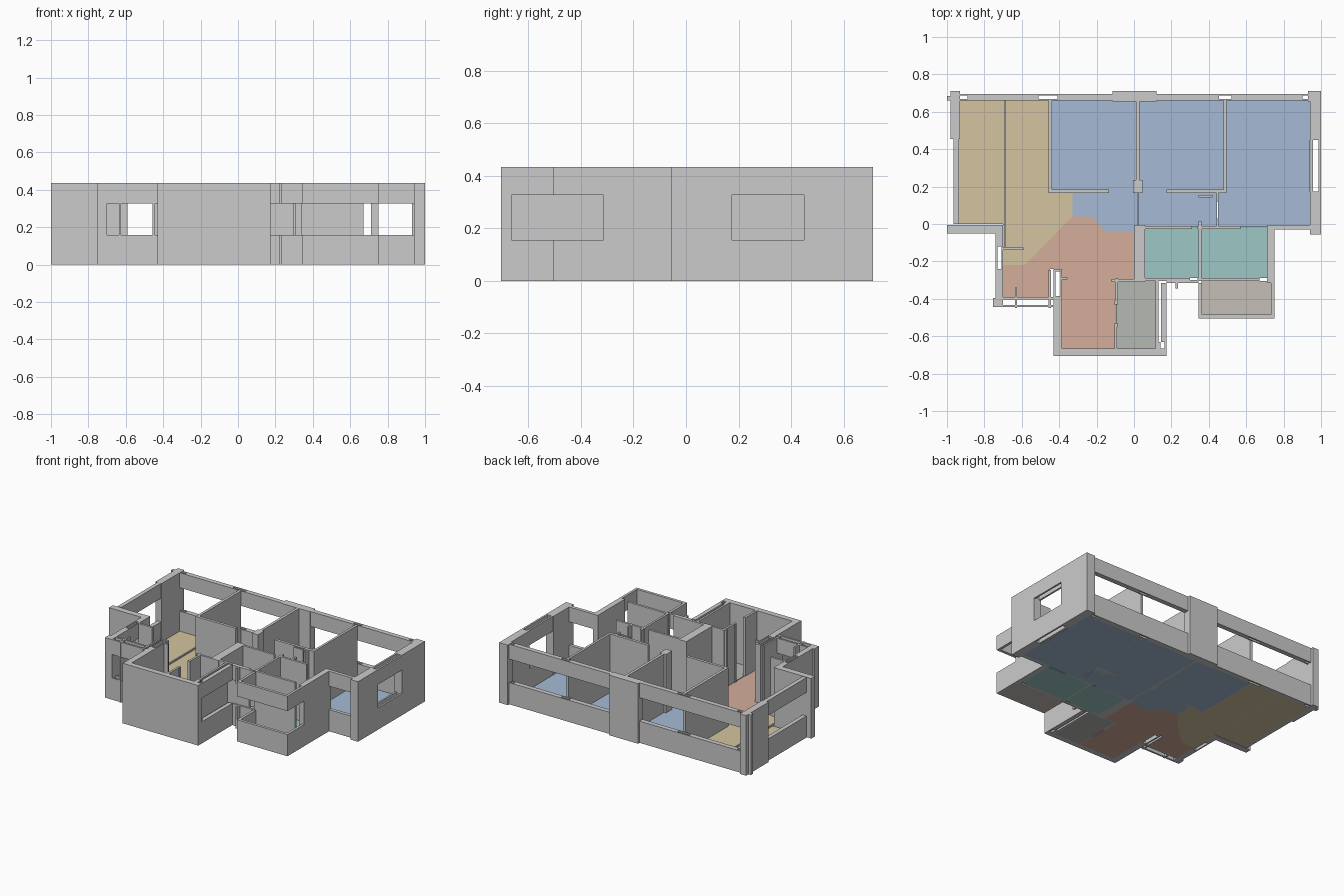
import bpy, bmesh
from mathutils import Matrix

if "Cube" in bpy.data.objects:
    bpy.data.objects.remove(bpy.data.objects["Cube"])

H, SILL, HEAD = 0.435, 0.157, 0.327   # wall height, window bottom, window top
FLOOR = 0.012


def add_box(bm, x0, x1, y0, y1, z0, z1):
    m = Matrix.Translation(((x0 + x1) / 2, (y0 + y1) / 2, (z0 + z1) / 2))
    bmesh.ops.create_cube(bm, size=1, matrix=m @ Matrix.Diagonal((x1 - x0, y1 - y0, z1 - z0, 1)))


def finish(bm, name):
    me = bpy.data.meshes.new(name)
    bm.to_mesh(me)
    bm.free()
    ob = bpy.data.objects.new(name, me)
    bpy.context.collection.objects.link(ob)
    return ob


def walls(name, plans, spans=((0, H),)):
    """Wall pieces from plan rectangles (x0, x1, y0, y1)."""
    bm = bmesh.new()
    for p in plans:
        for z in spans:
            add_box(bm, *p, *z)
    return finish(bm, name)


def windows(name, plans):
    """Parapet below and lintel above an opening."""
    return walls(name, plans, ((0, SILL), (HEAD, H)))


def hollow(x0, x1, y0, y1, t, along):
    """Two thin leaves with a cavity between them."""
    if along == 'x':
        return [(x0, x1, y0, y0 + t), (x0, x1, y1 - t, y1)]
    return [(x0, x0 + t, y0, y1), (x1 - t, x1, y0, y1)]


def floor(name, pts, rgb):
    bm = bmesh.new()
    f = bm.faces.new([bm.verts.new((x, y, 0)) for x, y in pts])
    ext = bmesh.ops.extrude_face_region(bm, geom=[f])
    bmesh.ops.translate(bm, vec=(0, 0, FLOOR),
                        verts=[v for v in ext['geom'] if isinstance(v, bmesh.types.BMVert)])
    bmesh.ops.recalc_face_normals(bm, faces=bm.faces)
    ob = finish(bm, name)
    mat = bpy.data.materials.get(str(rgb)) or bpy.data.materials.new(str(rgb))
    mat.diffuse_color = (*rgb, 1)
    mat.use_nodes = True
    mat.node_tree.nodes["Principled BSDF"].inputs["Base Color"].default_value = mat.diffuse_color
    ob.data.materials.append(mat)


def rect(x0, x1, y0, y1):
    return [(x0, y0), (x1, y0), (x1, y1), (x0, y1)]


BEIGE, BLUE, SALMON = (0.66, 0.56, 0.35), (0.38, 0.50, 0.67), (0.66, 0.42, 0.33)
TEAL, TAUPE, SAGE = (0.34, 0.58, 0.57), (0.56, 0.52, 0.47), (0.47, 0.48, 0.45)

# Floors
floor("living_floor", [(-.94, .66), (-.45, .66), (-.45, .17), (-.33, .17), (-.33, .04),
                       (-.585, -.22), (-.7, -.22), (-.7, 0), (-.94, 0)], BEIGE)
floor("entry_floor", [(-.7, -.22), (-.585, -.22), (-.33, .04), (-.23, .04), (-.15, -.04), (0, -.04),
                      (0, -.3), (-.1, -.3), (-.1, -.665), (-.385, -.665), (-.385, -.24),
                      (-.45, -.24), (-.45, -.39), (-.7, -.39)], SALMON)
floor("left_bedroom_floor", [(-.44, .66), (.015, .66), (.015, -.04), (-.15, -.04), (-.23, .04),
                             (-.33, .04), (-.33, .175), (-.44, .175)], BLUE)
floor("middle_bedroom_floor", [(.025, .66), (.485, .66), (.485, .15), (.445, .15), (.445, -.015), (.025, -.015)], BLUE)
floor("right_bedroom_floor", [(.485, .66), (.94, .66), (.94, -.015), (.45, -.015), (.45, .15), (.485, .15)], BLUE)
floor("bath_floor_left", rect(.06, .345, -.29, -.02), TEAL)
floor("bath_floor_right", rect(.36, .715, -.29, -.02), TEAL)
floor("balcony_floor", rect(.36, .735, -.49, -.305), TAUPE)
floor("utility_floor", rect(-.095, .12, -.665, -.305), SAGE)

# Rear wall: pillars, then window runs with small cavities
walls("rear_pillars", [(-.98, -.93, .455, .712), (-1, -.98, .66, .685), (-.115, .12, .655, .712),
                       (.93, 1, .655, .712)])
slots = [(-.93, -.89), (-.51, -.41), (.455, .52), (.90, .93)]
runs = [(-.89, -.51), (-.41, -.115), (.12, .455), (.52, .90)]
rear = [(a, b, .66, .695) for a, b in runs]
for a, b in slots:
    rear += hollow(a, b, .66, .695, .009, 'x')
windows("rear_windows", rear)

# Left side
windows("left_window", [(-.965, -.935, 0, .455)])
walls("left_corner_walls", [(-1, -.70, -.05, -.005), (-.74, -.70, -.12, -.05),
                            (-.74, -.70, -.40, -.24), (-.755, -.70, -.445, -.395)])
windows("entry_side_window", hollow(-.74, -.70, -.24, -.12, .009, 'y'))
windows("entry_front_window", hollow(-.70, -.43, -.445, -.39, .013, 'x'))
walls("entry_window_posts", [(-.637, -.625, -.45, -.34), (-.457, -.445, -.45, -.245)])
walls("kitchen_side_window", hollow(-.43, -.385, -.39, -.245, .009, 'y')
      + [(-.43, -.385, -.255, -.24), (-.385, -.355, -.297, -.287)])

# Front block
walls("front_block_walls", [(-.43, .17, -.705, -.665), (-.43, -.385, -.665, -.385),
                            (.115, .13, -.665, -.305), (.14, .175, -.705, -.67)])
windows("utility_side_window", [(.145, .175, -.63, -.315)])
windows("utility_side_window_end", hollow(.13, .175, -.67, -.63, .012, 'y'))
walls("utility_walls", [(-.10, -.085, -.42, -.29), (-.105, -.09, -.665, -.54), (-.12, .06, -.31, -.295),
                        (-.105, -.085, -.43, -.41), (-.105, -.085, -.55, -.53)])

# Right side
walls("right_wall", [(.94, 1, .45, .66), (.94, 1, -.055, .175)])
windows("right_window", hollow(.945, 1, .175, .45, .013, 'y'))
windows("right_front_window", [(.75, .94, -.03, -.005)])

# Balcony band without corner posts
windows("balcony_band", [(.345, .75, -.505, -.485), (.345, .363, -.485, -.315),
                         (.732, .75, -.485, -.315)])
windows("shaft_front_window", [(.175, .345, -.315, -.3), (.222, .235, -.345, -.315)])

# Bedroom partitions
walls("bedroom_partitions", [(-.458, -.438, .165, .66), (-.458, -.135, .165, .185),
                             (.01, .03, .165, .66), (-.005, .045, .165, .235),
                             (.478, .495, .165, .66), (.175, .495, .165, .185),
                             (.345, .42, .142, .155), (.44, .452, .12, .165), (.44, .452, -.015, .03)])
# Bathroom partitions
walls("bathroom_walls", [(0, .06, -.31, -.005), (.06, .31, -.028, -.012), (.34, .57, -.028, -.012),
                         (.71, .75, -.315, -.005), (.345, .36, -.29, .015), (.06, .30, -.305, -.288),
                         (.34, .67, -.305, -.288)])
# Short entry partitions
walls("entry_stubs", [(-.70, -.59, -.14, -.125)])
# Low floor divider in the living room and hall threshold
walls("floor_dividers", [(-.695, -.685, -.12, .66), (.015, .025, -.015, .165)], ((0, .022),))
